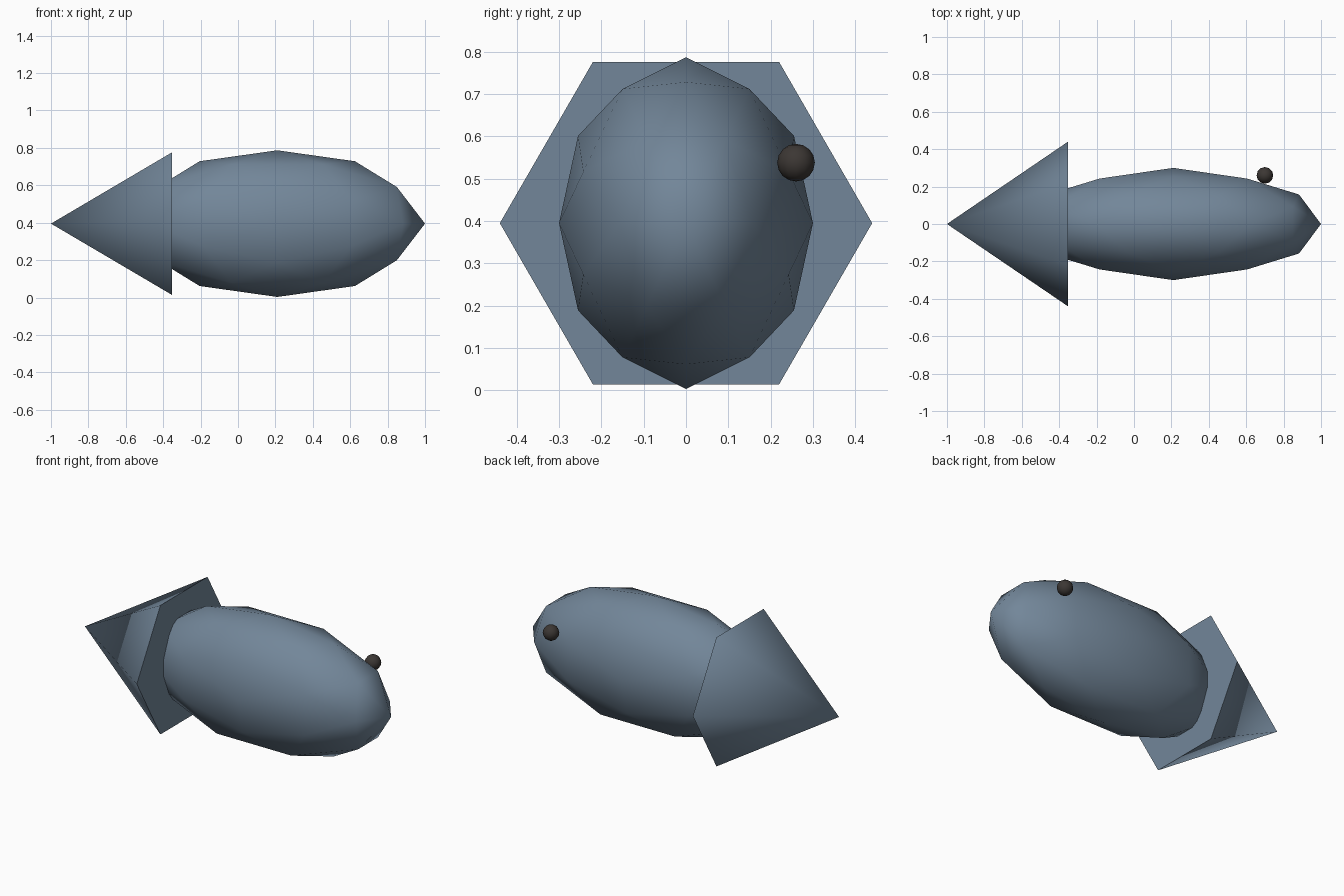
import bpy, bmesh, math
from mathutils import Vector, Matrix

if "Cube" in bpy.data.objects:
    bpy.data.objects.remove(bpy.data.objects["Cube"])


def material(name, rgb):
    m = bpy.data.materials.new(name)
    m.diffuse_color = (*rgb, 1)
    m.use_nodes = True
    m.node_tree.nodes["Principled BSDF"].inputs["Base Color"].default_value = m.diffuse_color
    return m


def add_object(name, bm, mat, angle):
    bmesh.ops.recalc_face_normals(bm, faces=bm.faces)
    mesh = bpy.data.meshes.new(name)
    bm.to_mesh(mesh)
    bm.free()
    mesh.materials.append(mat)
    ob = bpy.data.objects.new(name, mesh)
    bpy.context.collection.objects.link(ob)
    bpy.ops.object.select_all(action='DESELECT')
    ob.select_set(True)
    bpy.context.view_layer.objects.active = ob
    bpy.ops.object.shade_smooth_by_angle(angle=math.radians(angle))
    return ob


blue = material("slate_blue", (0.17, 0.24, 0.32))
dark = material("dark_brown", (0.045, 0.038, 0.034))
MID = 0.395

# Body: once-subdivided icosahedron aligned to the axes, stretched
phi = (1 + math.sqrt(5)) / 2
base = [(0, phi, 1), (1, 0, 0), (1 / phi, 1, phi)]
points = set()
for p in base:
    for k in range(3):
        q = p[k:] + p[:k]
        for sx in (1, -1):
            for sy in (1, -1):
                for sz in (1, -1):
                    v = Vector((q[0] * sx, q[1] * sy, q[2] * sz)).normalized()
                    points.add(tuple(round(c, 6) + 0.0 for c in v))
bm = bmesh.new()
for x, y, z in sorted(points):
    bm.verts.new((0.21 + 0.79 * x, 0.30 * y, MID + 0.392 * z))
bmesh.ops.convex_hull(bm, input=bm.verts)
add_object("body", bm, blue, 60)

# Tail: six-sided cone pointing to -x
bm = bmesh.new()
ring = [bm.verts.new((-0.353, 0.44 * math.cos(i * math.pi / 3),
                      MID + 0.44 * math.sin(i * math.pi / 3))) for i in range(6)]
tip = bm.verts.new((-1, 0, MID))
bm.faces.new(ring)
for i in range(6):
    bm.faces.new((ring[i], tip, ring[(i + 1) % 6]))
add_object("tail", bm, blue, 60)

# Single eye on the +y side
bm = bmesh.new()
bmesh.ops.create_uvsphere(bm, u_segments=12, v_segments=8, radius=0.0445,
                          matrix=Matrix.Translation((0.70, 0.26, 0.538)))
add_object("eye", bm, dark, 60)
